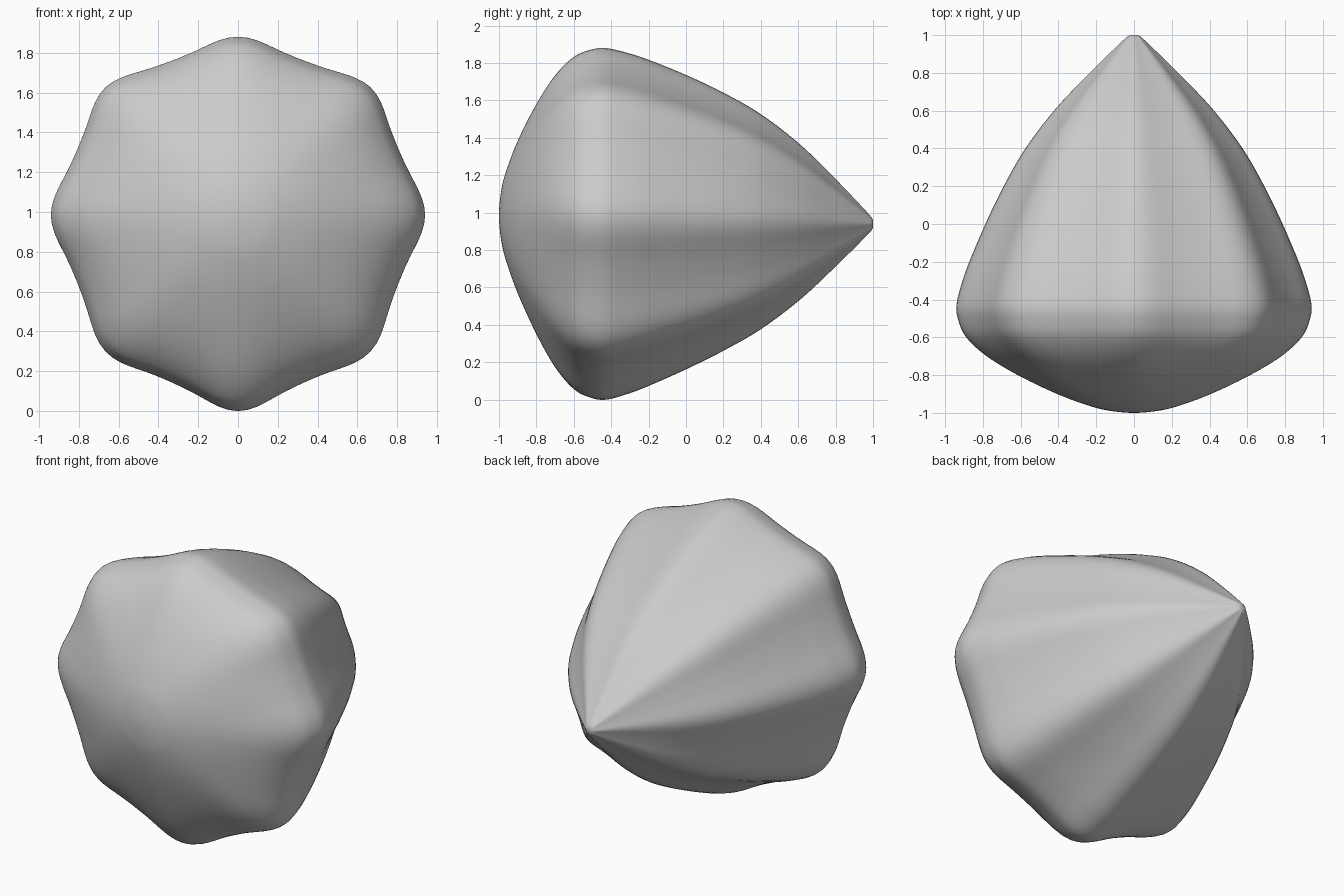
import bpy, bmesh, math
from mathutils import Vector

if "Cube" in bpy.data.objects:
    bpy.data.objects.remove(bpy.data.objects["Cube"])

CZ = 0.94          # height of the long axis
LOBES = 8
SEG = 128          # points around
STEPS = 6          # rings between profile points
LIFT = 0.045       # upward bow of the blunt end

# ridge profile along the axis: (y, radius, lobe depth ratio)
PROFILE = [
    (1.0, 0.022, 0.02), (0.97, 0.06, 0.03), (0.8, 0.234, 0.032),
    (0.61, 0.415, 0.033), (0.4, 0.575, 0.034), (0.2, 0.69, 0.035),
    (0.0, 0.787, 0.035), (-0.2, 0.872, 0.035), (-0.32, 0.914, 0.035),
    (-0.43, 0.94, 0.035), (-0.51, 0.93, 0.035), (-0.6, 0.888, 0.034),
    (-0.7, 0.78, 0.027), (-0.8, 0.615, 0.015), (-0.9, 0.407, 0.005),
    (-0.965, 0.23, 0.001), (-0.99, 0.12, 0.0), (-1.0, 0.0, 0.0)]


def smooth_profile(points):
    """Catmull-Rom curve through the profile points."""
    p = [Vector(q) for q in points]
    mirrored = Vector((p[-2].x, -p[-2].y, p[-2].z))
    p = [2 * p[0] - p[1]] + p + [mirrored]
    out = []
    for i in range(1, len(p) - 2):
        a, b, c, d = p[i - 1:i + 3]
        for k in range(STEPS):
            t = k / STEPS
            out.append(0.5 * (2 * b + (c - a) * t + (2 * a - 5 * b + 4 * c - d) * t * t
                              + (3 * b - a - 3 * c + d) * t ** 3))
    return out


def bowed(x, y, h):
    """Place a point, bowing the wide end gently upward."""
    fade = min(1.0, (1.0 - y) / 1.43)
    return (x, max(-1, min(1, y)), CZ + h + LIFT * fade * (1 - (h / CZ) ** 2))


# lobed body lofted from ring to ring
bm = bmesh.new()
rings = []
for y, radius, depth in smooth_profile(PROFILE):
    ring = []
    for s in range(SEG):
        a = 2 * math.pi * s / SEG
        wave = math.cos(LOBES * a) - 1 + 0.12 * (math.cos(2 * LOBES * a) - 1)
        r = radius * (1 + depth * wave)
        ring.append(bm.verts.new(bowed(r * math.cos(a), y, r * math.sin(a))))
    rings.append(ring)

for lower, upper in zip(rings, rings[1:]):
    for s in range(SEG):
        n = (s + 1) % SEG
        bm.faces.new((lower[s], lower[n], upper[n], upper[s]))

# close the blunt tip and the rounded front
for ring, y in ((rings[0], 1.0), (rings[-1], -1.0)):
    pole = bm.verts.new(bowed(0, y, 0))
    for s in range(SEG):
        bm.faces.new((ring[s], ring[(s + 1) % SEG], pole))

bmesh.ops.recalc_face_normals(bm, faces=bm.faces)
mesh = bpy.data.meshes.new("lobed_body")
bm.to_mesh(mesh)
bm.free()
body = bpy.data.objects.new("lobed_body", mesh)
bpy.context.collection.objects.link(body)
body.select_set(True)
bpy.context.view_layer.objects.active = body
bpy.ops.object.shade_smooth_by_angle(angle=math.radians(40))
